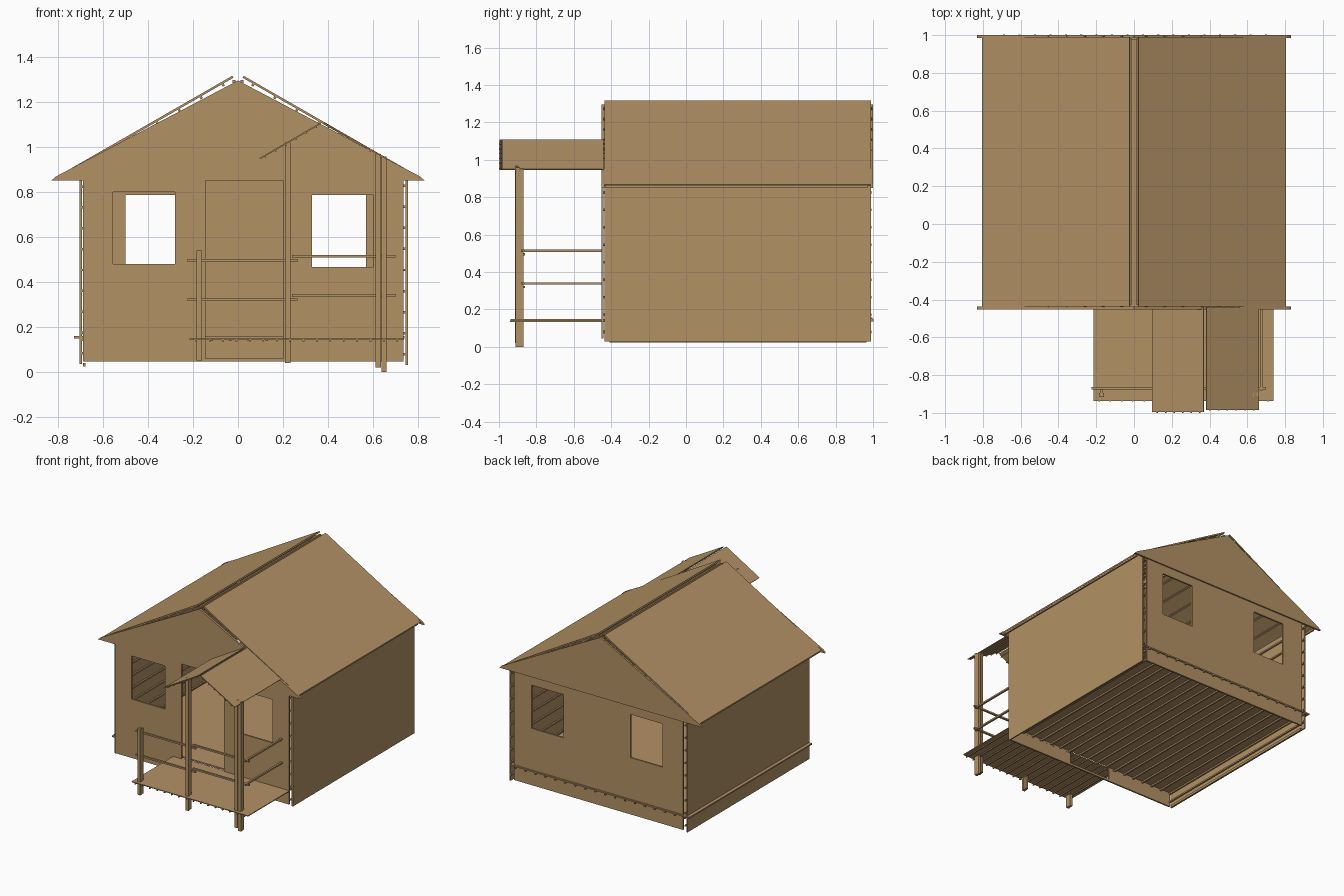
import bpy, bmesh
from mathutils import Vector

if "Cube" in bpy.data.objects:
    bpy.data.objects.remove(bpy.data.objects["Cube"])

wood = bpy.data.materials.new("tan wood")
wood.diffuse_color = (0.45, 0.285, 0.13, 1)
wood.use_nodes = True
wood.node_tree.nodes["Principled BSDF"].inputs["Base Color"].default_value = wood.diffuse_color


def finish(name, bm):
    bmesh.ops.recalc_face_normals(bm, faces=bm.faces)
    me = bpy.data.meshes.new(name)
    bm.to_mesh(me)
    bm.free()
    me.materials.append(wood)
    ob = bpy.data.objects.new(name, me)
    bpy.context.collection.objects.link(ob)
    return ob


def prism(bm, pts, y0, y1):
    """Extrude an xz outline from y0 to y1."""
    a = [bm.verts.new((x, y0, z)) for x, z in pts]
    b = [bm.verts.new((x, y1, z)) for x, z in pts]
    bm.faces.new(a)
    bm.faces.new(b[::-1])
    n = len(pts)
    for i in range(n):
        j = (i + 1) % n
        bm.faces.new((a[i], b[i], b[j], a[j]))


def box(name, x0, x1, y0, y1, z0, z1):
    bm = bmesh.new()
    prism(bm, [(x0, z0), (x1, z0), (x1, z1), (x0, z1)], y0, y1)
    return finish(name, bm)


def panel(name, p0, p1, inward, y0, y1, battens, thick=0.01, bs=0.011):
    """Sheet from p0 to p1 (xz) with battens along y on its inner face."""
    p0, p1 = Vector(p0), Vector(p1)
    d = (p1 - p0).normalized()
    n = Vector((-d.y, d.x))
    if n.dot(Vector(inward)) < 0:
        n = -n
    bm = bmesh.new()
    prism(bm, [p0, p1, p1 + n * thick, p0 + n * thick], y0, y1)
    for i in range(battens):
        c = p0.lerp(p1, (i + 0.5) / battens) + n * thick
        prism(bm, [c - d * bs / 2, c + d * bs / 2,
                   c + d * bs / 2 + n * bs, c - d * bs / 2 + n * bs],
              y0 - 0.004, y1 + 0.004)
    return finish(name, bm)


def wall(name, x0, x1, z0, z1, y, holes, thick=0.012):
    """Flat wall on an xz grid with rectangular openings left out."""
    xs = sorted({x0, x1} | {v for h in holes for v in h[:2]})
    zs = sorted({z0, z1} | {v for h in holes for v in h[2:]})
    bm = bmesh.new()
    grid = {(x, z): bm.verts.new((x, y, z)) for x in xs for z in zs}
    for a, b in zip(xs, xs[1:]):
        for c, d in zip(zs, zs[1:]):
            mx, mz = (a + b) / 2, (c + d) / 2
            if any(h[0] < mx < h[1] and h[2] < mz < h[3] for h in holes):
                continue
            bm.faces.new((grid[a, c], grid[b, c], grid[b, d], grid[a, d]))
    for v in [v for v in bm.verts if not v.link_faces]:
        bm.verts.remove(v)
    ob = finish(name, bm)
    m = ob.modifiers.new("thickness", "SOLIDIFY")
    m.thickness, m.offset = thick, 0
    return ob


# Front and back walls with window and door openings
wall("front_wall", -0.69, 0.735, 0.045, 0.855, -0.446,
     [(-0.555, -0.28, 0.48, 0.80), (0.33, 0.60, 0.465, 0.785),
      (-0.145, 0.20, 0.06, 0.85)])
wall("back_wall", -0.67, 0.715, 0.045, 0.855, 0.984,
     [(-0.50, -0.24, 0.465, 0.785), (0.31, 0.57, 0.465, 0.785)])

# Gable ends, overhanging the side walls
for name, y0, y1 in (("front_gable", -0.452, -0.436), ("back_gable", 0.986, 1.0)):
    bm = bmesh.new()
    prism(bm, [(-0.83, 0.85), (0.83, 0.85), (0.81, 0.868), (0, 1.295), (-0.81, 0.868)], y0, y1)
    finish(name, bm)

# Side walls with inner battens
panel("left_wall", (-0.704, 0.035), (-0.704, 0.87), (1, 0), -0.437, 0.988, 9)
panel("right_wall", (0.755, 0.03), (0.755, 0.875), (-1, 0), -0.437, 0.988, 9)
box("left_wall_foot", -0.69, -0.678, -0.41, 0.965, 0.024, 0.04)

# Main roof slopes and the battens under the ridge
for name, s in (("left_roof", -1), ("right_roof", 1)):
    panel(name, (s * 0.025, 1.316), (s * 0.805, 0.868), (0, -1), -0.436, 0.99, 8)
    box(name + "_ridge_batten", s * 0.018 - 0.006, s * 0.018 + 0.006,
        -0.43, 0.985, 1.284, 1.298)
    box(name + "_eave_batten", s * 0.79 - 0.006, s * 0.79 + 0.006,
        -0.43, 0.97, 0.85, 0.864)

# House floor, shifted so it shows as a ledge at the back and left
panel("house_floor", (-0.728, 0.158), (0.74, 0.158), (0, -1), -0.436, 0.998, 18)

# Porch deck
panel("porch_deck", (-0.215, 0.148), (0.738, 0.148), (0, -1), -0.937, -0.44, 16,
      thick=0.006, bs=0.008)

# Porch roof slopes
panel("porch_roof_left", (0.367, 1.108), (0.095, 0.95), (0, -1), -0.996, -0.44, 6,
      thick=0.006, bs=0.006)
panel("porch_roof_right", (0.383, 1.108), (0.662, 0.95), (0, -1), -0.984, -0.44, 6,
      thick=0.006, bs=0.006)

# Porch posts, each a pair of slim uprights
for name, x, y, z0, z1 in (("rail_post", -0.172, -0.893, 0.05, 0.54),
                           ("middle_post", 0.222, -0.893, 0.04, 1.02),
                           ("corner_post", 0.623, -0.893, 0.02, 0.968),
                           ("outer_corner_post", 0.649, -0.889, 0.0, 0.958)):
    box(name + "_front", x - 0.012, x + 0.012, y - 0.022, y - 0.002, z0, z1)
    box(name + "_back", x - 0.009, x + 0.009, y - 0.002, y + 0.02, z0, z1 - 0.005)

# Porch rails
for i, dz in enumerate((0, 0.175)):
    n = ("lower", "upper")[i]
    box(n + "_front_rail_left", -0.225, 0.265, -0.876, -0.862, 0.314 + dz, 0.326 + dz)
    box(n + "_front_rail_right", 0.24, 0.70, -0.876, -0.862, 0.333 + dz, 0.345 + dz)
    box(n + "_side_rail", 0.667, 0.681, -0.882, -0.445, 0.333 + dz, 0.345 + dz)
